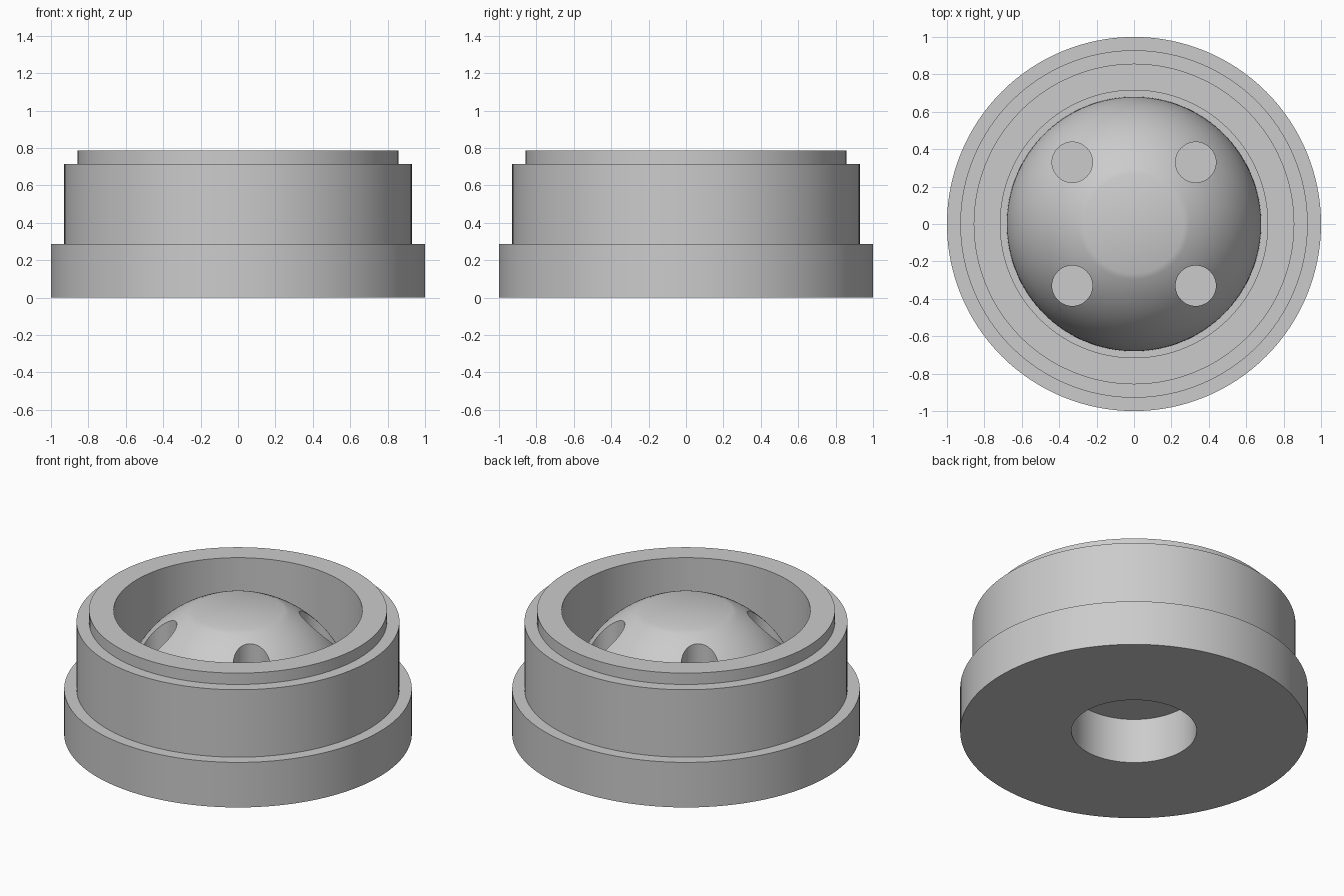
import bpy, bmesh, math

if "Cube" in bpy.data.objects:
    bpy.data.objects.remove(bpy.data.objects["Cube"])

SEG = 128
grey = bpy.data.materials.new("plain_grey")
grey.diffuse_color = (0.6, 0.6, 0.6, 1)
grey.use_nodes = True
grey.node_tree.nodes["Principled BSDF"].inputs["Base Color"].default_value = grey.diffuse_color


def lathe(name, profile):
    """Revolve a closed (radius, height) profile that starts and ends on the axis."""
    bm = bmesh.new()
    vs = [bm.verts.new((r, 0, z)) for r, z in profile]
    es = [bm.edges.new(p) for p in zip(vs, vs[1:])]
    bmesh.ops.spin(bm, geom=vs + es, cent=(0, 0, 0), axis=(0, 0, 1),
                   angle=math.tau, steps=SEG, use_duplicate=False)
    bmesh.ops.remove_doubles(bm, verts=bm.verts, dist=1e-5)
    bmesh.ops.recalc_face_normals(bm, faces=bm.faces)
    me = bpy.data.meshes.new(name)
    bm.to_mesh(me)
    bm.free()
    ob = bpy.data.objects.new(name, me)
    bpy.context.collection.objects.link(ob)
    me.materials.append(grey)
    return ob


# Spherical dome with its top cut flat, standing in a narrow groove
R, ZC, TOP = 0.68, 0.16, 0.786
flat = math.sqrt(R * R - (TOP - ZC) ** 2)
a1 = math.acos(flat / R)
dome = [(R * math.cos(a1 * i / 24), ZC + R * math.sin(a1 * i / 24)) for i in range(25)]

# Stepped housing: bottom recess, flange, body, lip, inner wall, groove, dome
profile = [(0, 0.286), (0.36, 0.286), (0.36, 0), (1, 0), (1, 0.286),
           (0.929, 0.286), (0.929, 0.714), (0.857, 0.714), (0.857, TOP),
           (0.715, TOP), (0.715, ZC)] + dome + [(0, TOP)]
body = lathe("stepped_housing", profile)

# Four blind holes drilled straight down into the dome
for sx in (-1, 1):
    for sy in (-1, 1):
        bpy.ops.mesh.primitive_cylinder_add(vertices=48, radius=0.108, depth=0.6,
                                            location=(sx * 0.33, sy * 0.33, 0.63))
        cutter = bpy.context.object
        cutter.name = "hole_cutter"
        cutter.hide_render = True
        cutter.data.materials.append(grey)
        bpy.context.view_layer.objects.active = body
        mod = body.modifiers.new("hole", 'BOOLEAN')
        mod.operation, mod.solver, mod.object = 'DIFFERENCE', 'EXACT', cutter
        bpy.ops.object.modifier_apply(modifier=mod.name)
        bpy.data.objects.remove(cutter, do_unlink=True)

# Smooth round walls, crisp steps
bpy.ops.object.select_all(action='DESELECT')
body.select_set(True)
bpy.context.view_layer.objects.active = body
bpy.ops.object.shade_smooth_by_angle(angle=math.radians(30))
